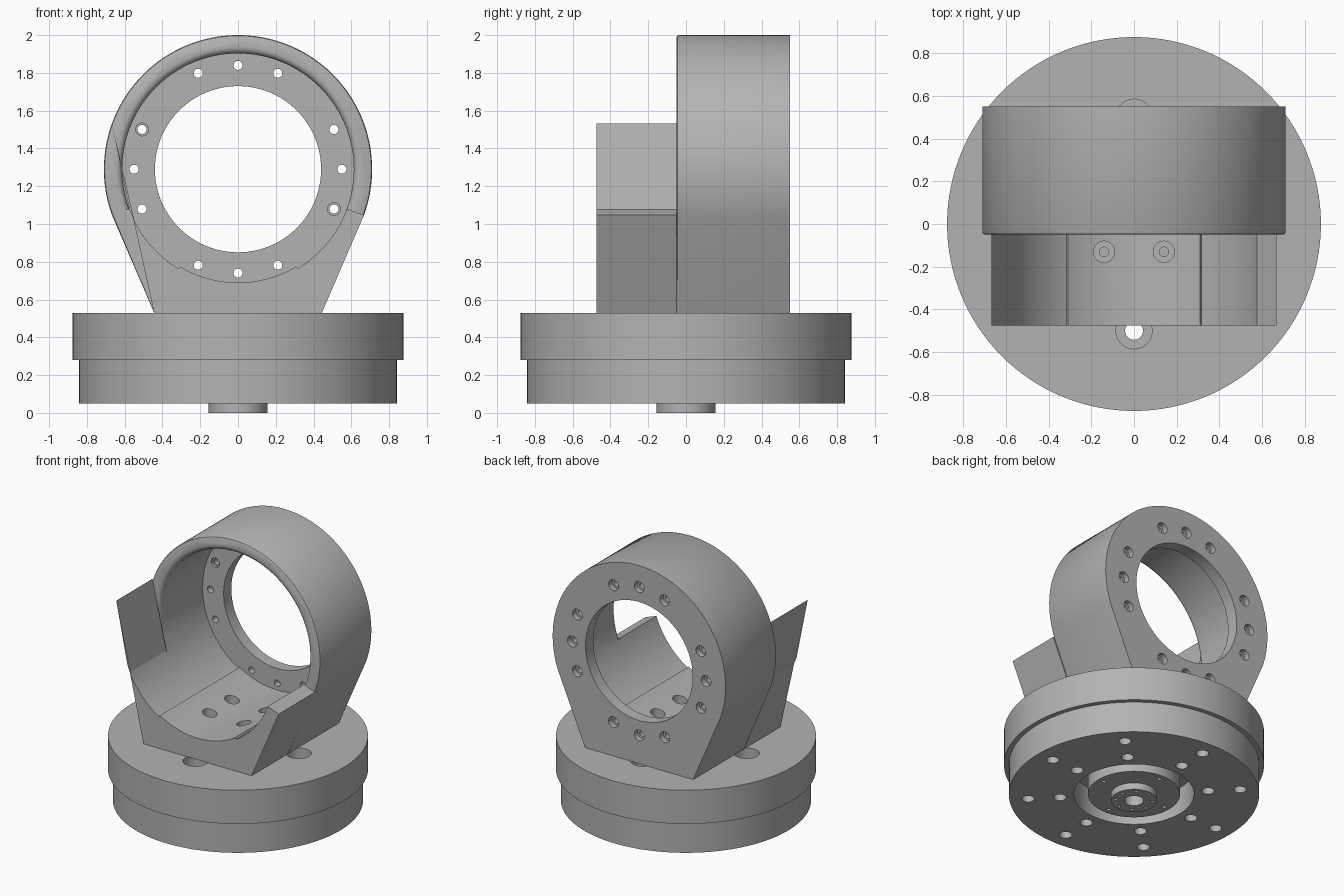
import bpy, bmesh
from math import sin, cos, pi, radians
from mathutils import Matrix, Vector

if "Cube" in bpy.data.objects:
    bpy.data.objects.remove(bpy.data.objects["Cube"], do_unlink=True)

grey = bpy.data.materials.new("machined grey")
grey.use_nodes = True
grey.diffuse_color = (0.45, 0.45, 0.45, 1)
grey.node_tree.nodes["Principled BSDF"].inputs["Base Color"].default_value = grey.diffuse_color

AXIS_Z = 1.29                      # height of the ring axis
BASE_TOP = 0.53
RING_R, BORE_R, PAD_R = 0.71, 0.613, 0.6
FRONT, STEP, BACK = -0.475, -0.05, 0.55
TILT = 20                          # where the ring meets the cradle sides


def make_object(name, bm):
    bmesh.ops.recalc_face_normals(bm, faces=bm.faces)
    mesh = bpy.data.meshes.new(name)
    bm.to_mesh(mesh)
    bm.free()
    mesh.materials.append(grey)
    obj = bpy.data.objects.new(name, mesh)
    bpy.context.collection.objects.link(obj)
    return obj


def loft(name, sections):
    """Solid through matching (x, z) outlines, each given with its y."""
    bm = bmesh.new()
    rings = [[bm.verts.new((x, y, z)) for x, z in outline] for outline, y in sections]
    for a, b in zip(rings, rings[1:]):
        for i in range(len(a)):
            j = (i + 1) % len(a)
            bm.faces.new((a[i], a[j], b[j], b[i]))
    bm.faces.new(rings[0])
    bm.faces.new(rings[-1])
    return make_object(name, bm)


def add_lathe(bm, profile, steps, matrix=Matrix()):
    """Turn an (r, z) profile about its z axis; profile ends lie on the axis."""
    part = bmesh.new()
    verts = [part.verts.new((r, 0, z)) for r, z in profile]
    edges = [part.edges.new(pair) for pair in zip(verts, verts[1:])]
    bmesh.ops.spin(part, geom=verts + edges, cent=(0, 0, 0), axis=(0, 0, 1),
                   angle=2 * pi, steps=steps, use_duplicate=False)
    bmesh.ops.remove_doubles(part, verts=part.verts, dist=1e-5)
    part.transform(matrix)
    mesh = bpy.data.meshes.new("turned")
    part.to_mesh(mesh)
    part.free()
    bm.from_mesh(mesh)
    bpy.data.meshes.remove(mesh)


def pin(bm, where, *levels):
    """Stepped hole cutter: levels are (radius, low, high), stacked upward."""
    profile = [(0, levels[0][1])]
    for r, low, high in levels:
        profile += [(r, low), (r, high)]
    add_lathe(bm, profile + [(0, levels[-1][2])], 24, where)


def arc(r, start, end, steps):
    angles = [radians(start + (end - start) * i / steps) for i in range(steps + 1)]
    return [(r * cos(a), AXIS_Z + r * sin(a)) for a in angles]


def cut(obj, cutters):
    for cutter in cutters:
        cutter.hide_render = True
        mod = obj.modifiers.new("cut", 'BOOLEAN')
        mod.object, mod.solver = cutter, 'EXACT'
    graph = bpy.context.evaluated_depsgraph_get()
    mesh = bpy.data.meshes.new_from_object(obj.evaluated_get(graph))
    obj.modifiers.clear()
    obj.data = mesh
    for cutter in cutters:
        bpy.data.objects.remove(cutter, do_unlink=True)


def trough(start, end):
    """Bore arc with a slightly raised pad along its floor."""
    pad = 31
    return (arc(BORE_R, start, -90 - pad, 24) + arc(PAD_R, -90 - pad, -90 + pad, 20)
            + arc(BORE_R, -90 + pad, end, 24))


def floor_holes(y):
    bm = bmesh.new()
    for x in (-0.14, 0.14):
        pin(bm, Matrix.Translation((x, y, 0)), (0.022, 0.55, 0.63), (0.05, 0.63, 0.8))
    return make_object("floor_hole_cutter", bm)


# Open cradle in front of the ring
foot = [(0.444, BASE_TOP), (-0.444, BASE_TOP)]
shoulder = arc(RING_R, TILT - 180 - 2 * TILT, -TILT, 1)
profile = trough(-180 + TILT, -TILT) + [shoulder[1]] + foot + [shoulder[0]]
cradle = loft("cradle", [(profile, FRONT), (profile, STEP)])
cut(cradle, [floor_holes(-0.13)])


# Ring housing with a softened front edge
def silhouette(r):
    return arc(r, -TILT, 180 + TILT, 96) + foot[::-1]


housing = loft("ring_housing", [(silhouette(RING_R - 0.012), STEP),
                                (silhouette(RING_R - 0.004), STEP + 0.004),
                                (silhouette(RING_R), STEP + 0.012),
                                (silhouette(RING_R), BACK)])

# Cavity, rounded mouth, window and flange holes
flange = BACK - 0.09
cavity = trough(-180, 0) + arc(BORE_R, 0, 180, 64)[1:-1]
cavity_cutter = loft("cavity_cutter", [(cavity, STEP - 0.1), (cavity, flange)])

mouth = []
for i in range(7):
    a = pi / 2 * i / 6
    rim = arc(BORE_R + 0.035 * (1 - sin(a)), -TILT, 180 + TILT, 96)
    mouth.append((rim, STEP + 0.035 * (1 - cos(a))))
mouth.insert(0, (mouth[0][0], STEP - 0.05))
mouth_cutter = loft("mouth_cutter", mouth)

window = arc(0.44, 0, 360, 96)[:-1]
window_cutter = loft("window_cutter", [(window, flange - 0.1), (window, BACK + 0.1)])

bm = bmesh.new()
for quarter in range(4):
    for offset in (-22.5, 0, 22.5):
        a = radians(quarter * 90 + offset)
        x, z = 0.55 * cos(a), 0.55 * sin(a)
        where = Matrix.Translation((x, 0, AXIS_Z + z)) @ Matrix.Rotation(-pi / 2, 4, 'X')
        levels = [(0.024, flange - 0.03, BACK - 0.04), (0.04, BACK - 0.04, BACK + 0.05)]
        if offset and abs(z) < 0.3 and x * z < 0:
            levels[0] = (0.024, flange + 0.02, BACK - 0.04)
            levels.insert(0, (0.034, flange - 0.03, flange + 0.02))
        pin(bm, where, *levels)
flange_holes = make_object("flange_hole_cutter", bm)
cut(housing, [cavity_cutter, mouth_cutter, window_cutter, flange_holes, floor_holes(0.13)])

# Round two-step base with hub and annular groove underneath
bm = bmesh.new()
add_lathe(bm, [(0, 0.15), (0.065, 0.15), (0.065, 0), (0.155, 0), (0.155, 0.05),
               (0.31, 0.05), (0.31, 0.25), (0.404, 0.25), (0.404, 0.05),
               (0.842, 0.05), (0.842, 0.28), (0.875, 0.28), (0.875, BASE_TOP),
               (0, BASE_TOP)], 128)
base = make_object("base", bm)

bm = bmesh.new()


def circle_of(count, r, turn, *levels):
    for i in range(count):
        spot = Matrix.Rotation(2 * pi * i / count + turn, 4, 'Z') @ Vector((r, 0, 0))
        pin(bm, Matrix.Translation(spot), *levels)


circle_of(8, 0.5, 0, (0.042, -0.1, 0.4), (0.085, 0.4, 0.6))
circle_of(8, 0.715, 0, (0.042, -0.1, 0.2))
circle_of(4, 0.265, 0, (0.014, -0.1, 0.1))
circle_of(8, 0.125, 0.2, (0.011, -0.1, 0.04))
cut(base, [make_object("base_hole_cutter", bm)])

# Smooth round surfaces, crisp edges
bpy.ops.object.select_all(action='DESELECT')
for obj in (cradle, housing, base):
    obj.select_set(True)
bpy.context.view_layer.objects.active = base
bpy.ops.object.shade_smooth_by_angle(angle=radians(30))
